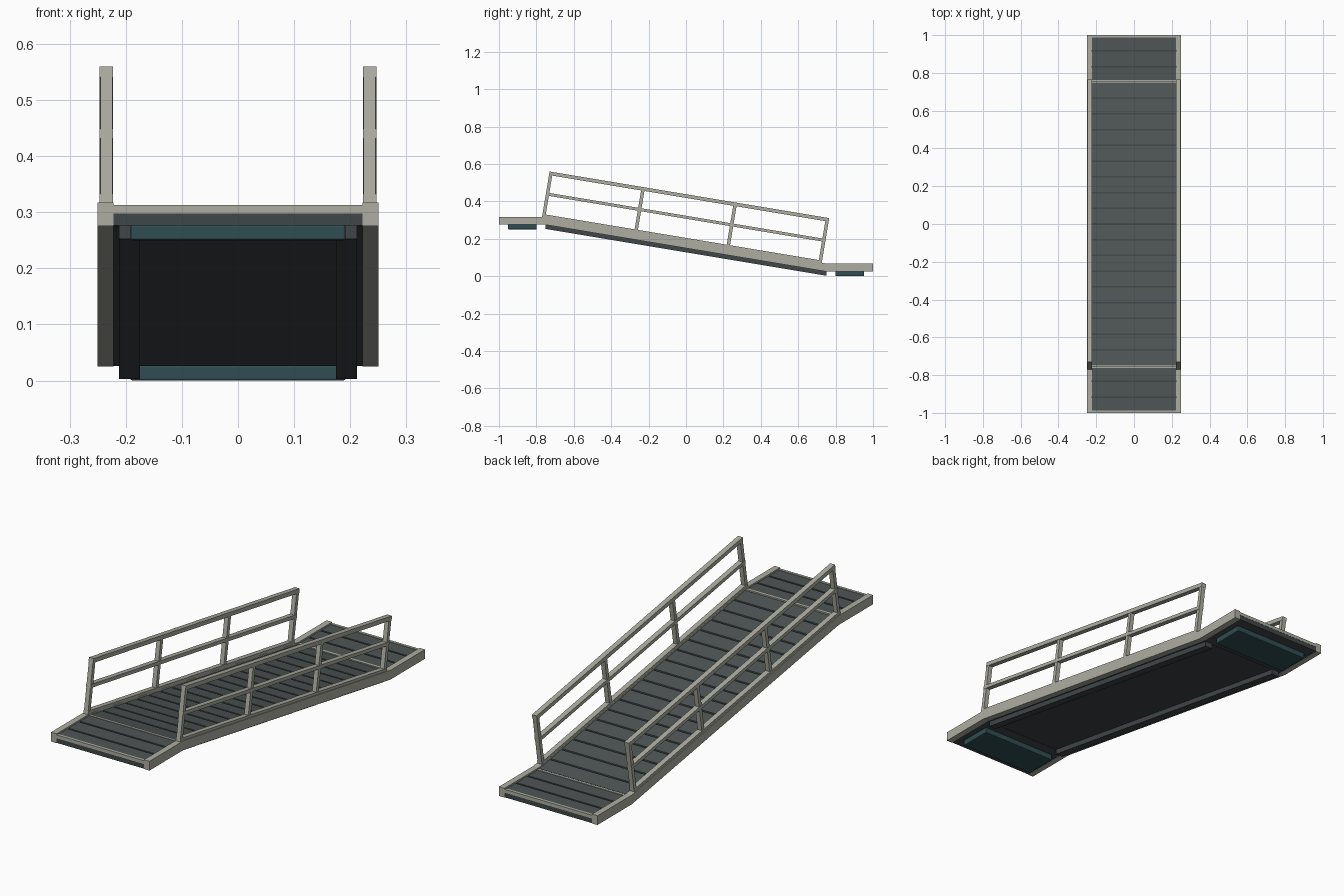
import bpy, bmesh, math
from mathutils import Matrix, Vector

if "Cube" in bpy.data.objects:
    bpy.data.objects.remove(bpy.data.objects["Cube"])

def material(name, rgb):
    m = bpy.data.materials.new(name)
    m.diffuse_color = (*rgb, 1)
    m.use_nodes = True
    m.node_tree.nodes["Principled BSDF"].inputs["Base Color"].default_value = m.diffuse_color
    return m

LIGHT = material("pale_metal", (0.42, 0.42, 0.36))
DECK = material("deck_grey", (0.075, 0.092, 0.09))
DARK = material("dark_frame", (0.05, 0.062, 0.065))
TEAL = material("teal_pad", (0.03, 0.075, 0.085))

ANGLE = math.atan(0.25 / 1.5)
SLOPE = Matrix.Translation((0, 0, 0.1925)) @ Matrix.Rotation(-ANGLE, 4, 'X')

def base(y):
    # walking line: high landing, ramp, low landing
    return 0.1925 - max(-0.75, min(0.75, y)) / 6

def finish(name, bm, mat):
    bmesh.ops.recalc_face_normals(bm, faces=bm.faces)
    me = bpy.data.meshes.new(name)
    bm.to_mesh(me)
    bm.free()
    me.materials.append(mat)
    ob = bpy.data.objects.new(name, me)
    bpy.context.collection.objects.link(ob)
    return ob

def slab(bm, x0, x1, y0, y1, d0, d1):
    # block with vertical ends following the walking line
    vs = [[bm.verts.new((x, y, base(y) + d)) for y, d in
           ((y0, d0), (y1, d0), (y1, d1), (y0, d1))] for x in (x0, x1)]
    bm.faces.new(vs[0])
    bm.faces.new(vs[1])
    for i in range(4):
        j = (i + 1) % 4
        bm.faces.new((vs[0][i], vs[0][j], vs[1][j], vs[1][i]))

def slabs(name, mat, blocks):
    bm = bmesh.new()
    for b in blocks:
        slab(bm, *b)
    return finish(name, bm, mat)

def bar(bm, x, u0, u1, n0, n1, w):
    # square bar in the tilted ramp frame
    m = SLOPE @ Matrix.Translation((x, (u0 + u1) / 2, (n0 + n1) / 2)) \
        @ Matrix.Diagonal((w, u1 - u0, n1 - n0, 1))
    bmesh.ops.create_cube(bm, size=1, matrix=m)

SECTIONS = {"high_landing": (-1, -0.75, 3), "ramp": (-0.75, 0.75, 18),
            "low_landing": (0.75, 1, 3)}

for name, (a, b, count) in SECTIONS.items():
    # side stringers
    slabs(name + "_stringers", LIGHT,
          [(s * 0.222, s * 0.25, a, b, -0.0425, 0) for s in (-1, 1)])
    # deck base and planks with narrow grooves
    slabs(name + "_deck_base", DARK, [(-0.2225, 0.2225, a + 0.001, b - 0.001, -0.0415, -0.013)])
    step = (b - a) / count
    slabs(name + "_planks", DECK,
          [(-0.222, 0.222, a + i * step + 0.004, a + (i + 1) * step - 0.004, -0.014, -0.007)
           for i in range(count)])

# cross strips at the outer ends and at the hinges
slabs("cross_strips", LIGHT,
      [(-0.222, 0.222, y - 0.006, y + 0.006, -0.02, -0.0045)
       for y in (-0.994, -0.757, 0.757, 0.994)])

# beams below the ramp
slabs("ramp_beams", DARK,
      [(s * 0.175, s * 0.212, -0.75, 0.75, -0.065, -0.041) for s in (-1, 1)])

# bearing pads below the landings
for name, y in (("high_pad", -0.875), ("low_pad", 0.875)):
    pad = slabs(name, TEAL, [(-0.192, 0.192, y - 0.077, y + 0.077, -0.0675, -0.04)])
    mod = pad.modifiers.new("bevel", 'BEVEL')
    mod.width = 0.004
    mod.segments = 2

# handrails, mirrored left and right
for side, s in (("left", -1), ("right", 1)):
    x = s * 0.2345
    bm = bmesh.new()
    for n0, n1 in ((-0.008, 0.012), (0.113, 0.129), (0.223, 0.242)):
        bar(bm, x, -0.78, 0.736, n0, n1, 0.024)
    finish(side + "_rails", bm, LIGHT)
    bm = bmesh.new()
    for i in range(4):
        u = -0.771 + i * 0.4993
        bar(bm, x, u - 0.009, u + 0.009, 0.01, 0.225, 0.021)
    finish(side + "_posts", bm, LIGHT)
